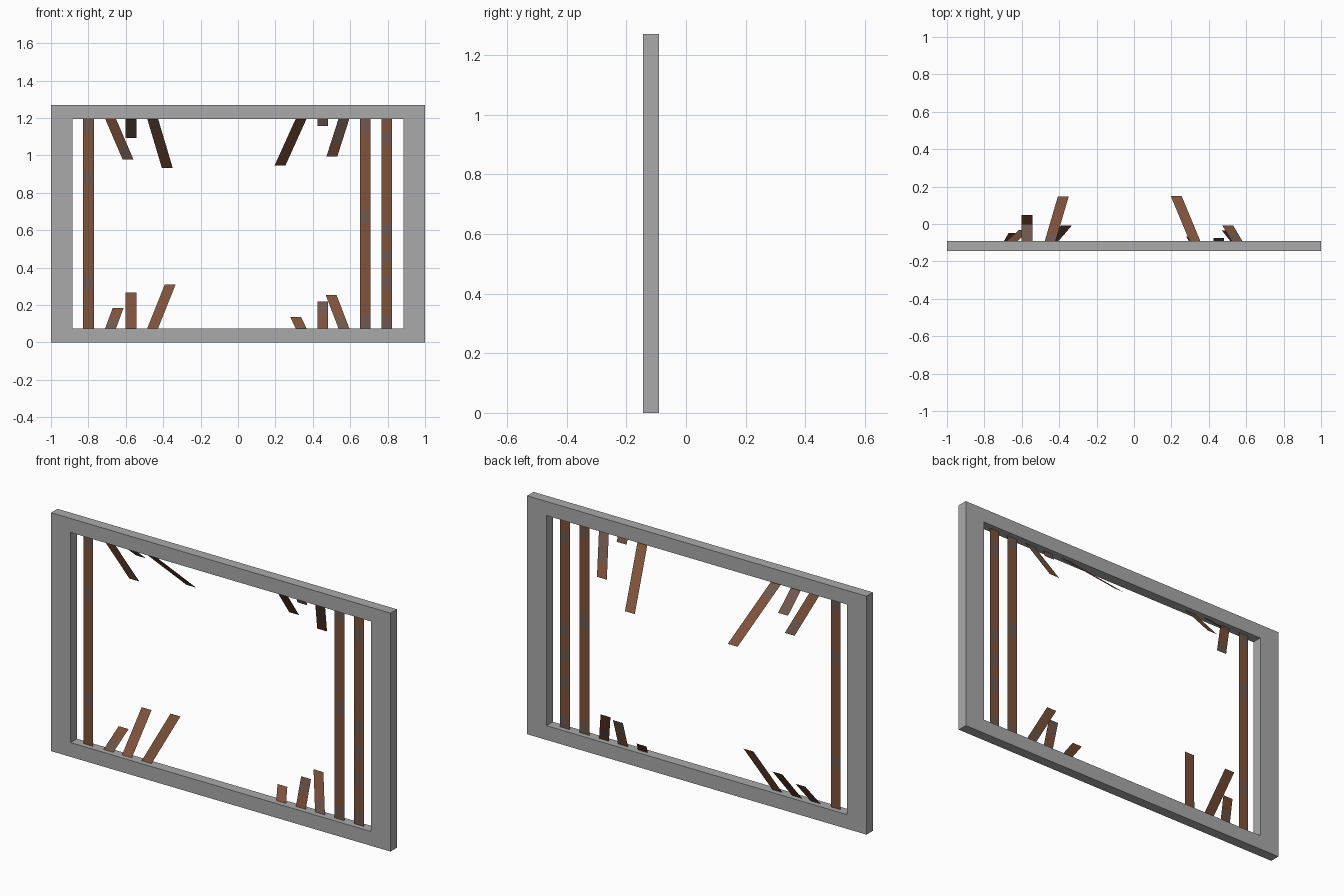
import bpy, bmesh, random

if "Cube" in bpy.data.objects:
    bpy.data.objects.remove(bpy.data.objects["Cube"])

random.seed(4)


def material(name, rgb):
    m = bpy.data.materials.new(name)
    m.diffuse_color = (*rgb, 1)
    m.use_nodes = True
    m.node_tree.nodes["Principled BSDF"].inputs["Base Color"].default_value = m.diffuse_color
    return m


GREY = material("frame grey", (0.40, 0.40, 0.40))
RUST = material("rust brown", (0.21, 0.085, 0.045))
IRON = material("dull iron brown", (0.16, 0.095, 0.075))

FRONT, BACK = -0.145, -0.091      # frame depth
BAR_Y = -0.118                    # bars sit mid-frame
LOW, HIGH = 0.076, 1.195          # opening bottom and top
WIDTH = 0.058


def finish(bm, name, mats):
    me = bpy.data.meshes.new(name)
    bm.to_mesh(me)
    bm.free()
    for m in mats:
        me.materials.append(m)
    ob = bpy.data.objects.new(name, me)
    bpy.context.collection.objects.link(ob)
    return ob


def window_frame():
    """Rectangular ring of four quads, extruded backwards."""
    bm = bmesh.new()

    def ring(x, z0, z1):
        return [bm.verts.new((a, FRONT, b))
                for a, b in ((-x, z0), (x, z0), (x, z1), (-x, z1))]

    outer, inner = ring(1.0, 0.0, 1.27), ring(0.885, LOW, HIGH)
    for i in range(4):
        j = (i + 1) % 4
        bm.faces.new((outer[i], outer[j], inner[j], inner[i]))
    ext = bmesh.ops.extrude_face_region(bm, geom=bm.faces[:], use_keep_orig=True)
    for v in ext["geom"]:
        if isinstance(v, bmesh.types.BMVert):
            v.co.y = BACK
    bmesh.ops.recalc_face_normals(bm, faces=bm.faces[:])
    finish(bm, "window_frame", [GREY])


def flat_bar(name, x, z0, tip_x, tip_y, tip_z):
    """Paper-thin bar from (x, z0) to its tip, in patches of two rust tones."""
    bm = bmesh.new()
    n = max(1, round(abs(tip_z - z0) / 0.07))
    rows = []
    for i in range(n + 1):
        t = i / n
        cx, cy = x + (tip_x - x) * t, BAR_Y + (tip_y - BAR_Y) * t
        cz = z0 + (tip_z - z0) * t
        rows.append([bm.verts.new((cx + s * WIDTH / 2, cy, cz)) for s in (-1, 1)])
    for a, b in zip(rows, rows[1:]):
        quad = (a[0], a[1], b[1], b[0]) if tip_z > z0 else (b[0], b[1], a[1], a[0])
        bm.faces.new(quad).material_index = random.choice((0, 0, 1))
    finish(bm, name, [RUST, IRON])


window_frame()

# Unbroken bars
for i, x in enumerate((-0.80, 0.68, 0.795)):
    flat_bar(f"whole_bar_{i + 1}", x, LOW, x, BAR_Y, HIGH)

# Broken bars: x at root, then (sideways bend, tip y, tip z) for top and bottom
BROKEN = [
    (-0.681, (0.093, -0.033, 0.979), (0.040, -0.047, 0.184)),
    (-0.572, (0.000, 0.000, 1.094), (0.000, 0.048, 0.267)),
    (-0.456, (0.078, 0.147, 0.933), (0.094, -0.009, 0.311)),
    (0.337, (-0.112, 0.151, 0.947), (-0.029, -0.066, 0.137)),
    (0.453, (0.000, -0.105, 1.158), (0.000, -0.074, 0.220)),
    (0.566, (-0.064, -0.009, 0.995), (-0.068, -0.034, 0.254)),
]
for i, (x, top, bottom) in enumerate(BROKEN):
    flat_bar(f"upper_stub_{i + 1}", x, HIGH, x + top[0], top[1], top[2])
    flat_bar(f"lower_stub_{i + 1}", x, LOW, x + bottom[0], bottom[1], bottom[2])
